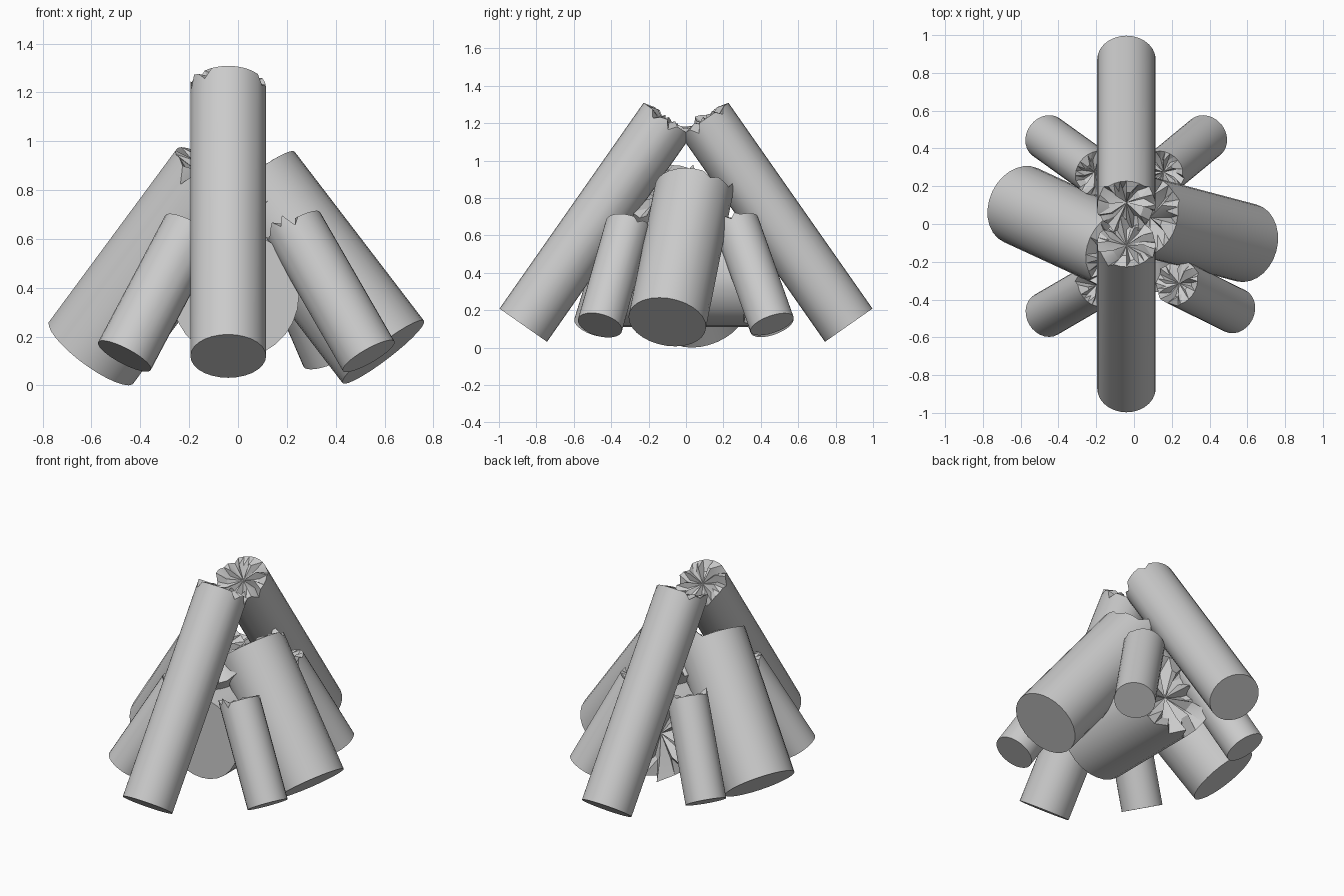
import bpy, bmesh, math, random
from mathutils import Vector

if "Cube" in bpy.data.objects:
    bpy.data.objects.remove(bpy.data.objects["Cube"])

random.seed(7)
SIDES = 28


def log(name, base, tip, r):
    """Round log: clean sawn end at base, splintered end at tip."""
    base, tip = Vector(base), Vector(tip)
    axis = (tip - base).normalized()
    # outward/upward side vector, so the splinters sit on the flanks and inner side
    u = Vector((0, 0, 1)) - axis * axis.z
    u.normalize()
    v = axis.cross(u)
    bm = bmesh.new()

    def ring(center, radius, offsets):
        out = []
        for i in range(SIDES):
            a = 2 * math.pi * i / SIDES
            p = center + (u * math.cos(a) + v * math.sin(a)) * radius + axis * offsets[i]
            out.append(bm.verts.new(p))
        return out

    # splinter profile round the broken rim
    rim = []
    for i in range(SIDES):
        a = 2 * math.pi * i / SIDES
        on_top = math.cos(a) > 0.8
        rim.append(0 if on_top or random.random() < 0.5 else random.uniform(-0.3, 0.35) * r)
    inner = [random.uniform(-0.25, 0.0) * r if i % 3 else 0.1 * r for i in range(SIDES)]

    bottom = ring(base, r, [0] * SIDES)
    top = ring(tip, r, rim)
    core = ring(tip, r * 0.6, inner)
    mid = bm.verts.new(tip - axis * 0.15 * r)
    bm.faces.new(bottom[::-1])
    for i in range(SIDES):
        j = (i + 1) % SIDES
        bm.faces.new((bottom[i], bottom[j], top[j], top[i]))
        bm.faces.new((top[i], top[j], core[j]))
        bm.faces.new((top[i], core[j], core[i]))
        bm.faces.new((core[i], core[j], mid))
    bmesh.ops.recalc_face_normals(bm, faces=bm.faces)
    me = bpy.data.meshes.new(name)
    bm.to_mesh(me)
    bm.free()
    ob = bpy.data.objects.new(name, me)
    bpy.context.collection.objects.link(ob)
    bpy.ops.object.select_all(action='DESELECT')
    ob.select_set(True)
    bpy.context.view_layer.objects.active = ob
    bpy.ops.object.shade_smooth_by_angle(angle=math.radians(25))


# tall leaning pair, front and back
for s, side in ((-1, "front"), (1, "back")):
    log(f"tall_log_{side}", (-0.04, s * 0.87, 0.12), (-0.04, s * 0.10, 1.22), 0.155)

# thick leaning logs, right and left
log("thick_log_right", (0.595, -0.10, 0.137), (0.065, 0.04, 0.83), 0.21)
log("thick_log_left", (-0.60, 0.10, 0.136), (-0.08, -0.14, 0.84), 0.215)

# log lying flat in the middle
log("core_log", (-0.01, -0.36, 0.37), (-0.01, 0.31, 0.37), 0.26)

# short corner logs
log("short_log_front_right", (0.535, -0.46, 0.12), (0.23, -0.31, 0.65), 0.122)
log("short_log_front_left", (-0.465, -0.48, 0.12), (-0.19, -0.32, 0.64), 0.122)
log("short_log_back_right", (0.38, 0.46, 0.125), (0.15, 0.27, 0.66), 0.122)
log("short_log_back_left", (-0.465, 0.46, 0.12), (-0.20, 0.27, 0.65), 0.122)
